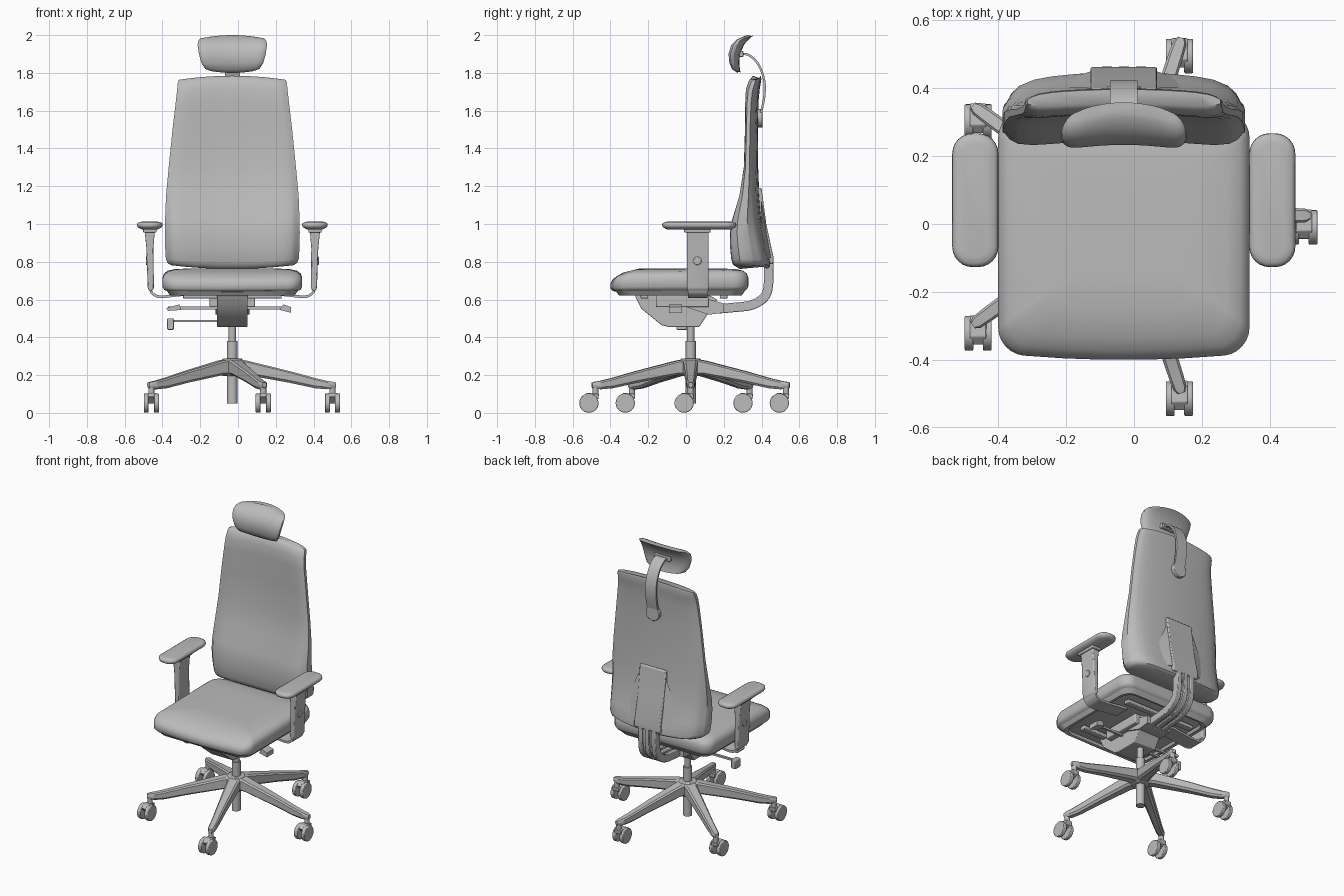
import bpy, bmesh, math
from mathutils import Vector

if "Cube" in bpy.data.objects:
    bpy.data.objects.remove(bpy.data.objects["Cube"])

CX = -0.03          # symmetry plane of the chair
BY = 0.025          # column position in y
grey = bpy.data.materials.new("plain_grey")
grey.diffuse_color = (0.5, 0.5, 0.5, 1)
grey.use_nodes = True
grey.node_tree.nodes["Principled BSDF"].inputs["Base Color"].default_value = grey.diffuse_color


def finish(name, bm, bevel=0, angle=35):
    bmesh.ops.translate(bm, verts=bm.verts, vec=(CX, 0, 0))
    bmesh.ops.recalc_face_normals(bm, faces=bm.faces)
    me = bpy.data.meshes.new(name)
    bm.to_mesh(me)
    bm.free()
    me.materials.append(grey)
    ob = bpy.data.objects.new(name, me)
    bpy.context.collection.objects.link(ob)
    if bevel:
        m = ob.modifiers.new("bevel", 'BEVEL')
        m.width, m.segments, m.limit_method = bevel, 2, 'ANGLE'
    bpy.ops.object.select_all(action='DESELECT')
    ob.select_set(True)
    bpy.context.view_layer.objects.active = ob
    bpy.ops.object.shade_smooth_by_angle(angle=math.radians(angle))
    return ob


def loft(name, rings, bevel=0, angle=35):
    bm = bmesh.new()
    rows = [[bm.verts.new(p) for p in r] for r in rings]
    n = len(rows[0])
    for a, b in zip(rows, rows[1:]):
        for i in range(n):
            bm.faces.new((a[i], a[(i + 1) % n], b[(i + 1) % n], b[i]))
    bm.faces.new(rows[0])
    bm.faces.new(rows[-1])
    return finish(name, bm, bevel, angle)


def prism(name, pts, lo, hi, axis='x', bevel=0):
    """Outline in the yz plane (axis x) or the xz plane (axis y), extruded."""
    def put(p, d):
        return (d, p[0], p[1]) if axis == 'x' else (p[0], d, p[1])
    return loft(name, [[put(p, lo) for p in pts], [put(p, hi) for p in pts]], bevel)


def box(name, x0, x1, y0, y1, z0, z1, bevel=0):
    return prism(name, [(y0, z0), (y1, z0), (y1, z1), (y0, z1)], x0, x1, 'x', bevel)


def cyl(name, a, b, r, n=24, bevel=0):
    a, b = Vector(a), Vector(b)
    q = (b - a).to_track_quat('Z', 'Y')
    circ = [q @ Vector((r * math.cos(t), r * math.sin(t), 0))
            for t in (2 * math.pi * i / n for i in range(n))]
    return loft(name, [[a + c for c in circ], [b + c for c in circ]], bevel)


def smooth_path(p, steps=6):
    """Catmull-Rom through 2D points."""
    p = [Vector(v) for v in p]
    q = [2 * p[0] - p[1]] + p + [2 * p[-1] - p[-2]]
    out = []
    for a, b, c, d in zip(q, q[1:], q[2:], q[3:]):
        for i in range(steps):
            t = i / steps
            out.append(0.5 * (2 * b + (c - a) * t + (2 * a - 5 * b + 4 * c - d) * t * t
                              + (3 * b - a - 3 * c + d) * t ** 3))
    return out + [p[-1]]


def ribbon(name, path, th, lo, hi, axis='x', bevel=0):
    pts = smooth_path(path)
    left, right = [], []
    for i, p in enumerate(pts):
        t = (pts[min(i + 1, len(pts) - 1)] - pts[max(i - 1, 0)]).normalized()
        nrm = Vector((-t.y, t.x)) * th / 2
        left.append(p + nrm)
        right.append(p - nrm)
    return prism(name, left + right[::-1], lo, hi, axis, bevel)


def rounded(hx, hy, r, n=6):
    """Rounded rectangle in xy."""
    out = []
    for k, (sx, sy) in enumerate([(1, 1), (-1, 1), (-1, -1), (1, -1)]):
        for i in range(n + 1):
            t = math.pi / 2 * (k + i / n)
            out.append((sx * (hx - r) + r * math.cos(t), sy * (hy - r) + r * math.sin(t)))
        if k in (0, 2):     # extra points along the front and back edges
            out += [(sx * (hx - r) * f, sy * hy) for f in (0.6, 0.2, -0.2, -0.6)]
    return out


def cushion(name, rows, edge, dz_top, dz_low):
    """Curved upright pad. Row: z, half width, front y, back y, forward wrap."""
    half = [0, .2, .4, .6, .75, .87, .94, .98, 1]
    us = [-u for u in half[:0:-1]] + half
    rings = []
    zmid = (rows[0][0] + rows[-1][0]) / 2
    zr = rows[-1][0] - zmid
    for z, hw, yf, yb, k in rows:
        f = (z - zmid) / zr
        def pt(u, s):
            t = max(edge, (1 - abs(u) ** 9) ** 0.5) * (yb - yf) / 2
            dz = (-dz_top if f > 0 else dz_low) * abs(f) ** 3 * u * u
            return (hw * u, (yf + yb) / 2 + s * t - k * u * u, z + dz)
        rings.append([pt(u, -1) for u in us] + [pt(u, 1) for u in us[::-1]])
    return loft(name, rings, 0, 50)


# Seat cushion with a rounded, dropped front edge
rings = []
for z, ins in [(.642, .035), (.652, .01), (.67, 0), (.715, 0), (.738, .008), (.753, .028),
               (.761, .065), (.765, .15), (.765, .25)]:
    ring = []
    for x, y in rounded(.37 - ins, .355 - ins, max(.075 - ins * .2, .02)):
        y -= .025
        if y < 0:
            y -= .02 * (1 - (x / .37) ** 2)
        d = max(0, (-.22 - y) / .18)
        ring.append((x, y, z - d * d * .05 * (z - .635) / .13))
    rings.append(ring)
loft("seat_cushion", rings, 0, 50)

# Seat pan: shallow tray with a rim and cross ribs
loft("seat_pan", [[(x, y - .03, z) for x, y in rounded(a, b, .07)]
                  for z, a, b in [(.645, .30, .30), (.625, .31, .31), (.622, .33, .325), (.65, .35, .345)]])
for y in (-.22, .2):
    box("pan_rib", -.26, .26, y - .02, y + .02, .605, .63, .004)

# Backrest
cushion("backrest", [
    (.762, .325, .285, .43, .035), (.775, .343, .265, .447, .035), (.80, .352, .255, .447, .033),
    (.87, .356, .247, .428, .03), (.95, .357, .246, .412, .03), (1.02, .356, .258, .40, .03),
    (1.15, .351, .297, .388, .028), (1.3, .337, .321, .382, .026), (1.5, .317, .326, .380, .024),
    (1.65, .300, .324, .384, .02), (1.72, .293, .326, .391, .018), (1.765, .289, .338, .399, .015),
    (1.785, .284, .355, .396, .015)], .35, .022, .02)

# Headrest and its curved bracket
cushion("headrest", [
    (1.80, .115, .272, .29, .012), (1.815, .143, .252, .286, .014), (1.85, .163, .238, .282, .015),
    (1.90, .177, .233, .286, .016), (1.95, .184, .250, .308, .02), (1.98, .179, .284, .334, .028),
    (1.995, .168, .310, .352, .03), (2.0, .15, .328, .358, .03)], .3, .014, .01)
ribbon("headrest_bracket", [(.285, 1.90), (.33, 1.895), (.38, 1.85), (.412, 1.77), (.415, 1.68), (.392, 1.56)],
       .012, -.04, .04)
cyl("bracket_disc", (0, .375, 1.56), (0, .405, 1.56), .05, 24, .003)
box("bracket_mount", -.06, .06, .28, .305, 1.885, 1.915, .004)

# Spine: back plate, side flares and curved rails
prism("spine_plate", [(.40, .79), (.462, .79), (.462, .83), (.425, 1.0), (.40, 1.19), (.37, 1.19)],
      -.098, .098, 'x', .006)
for s in (-1, 1):
    loft("spine_flare", [[(s * .09, .40, z0), (s * .09, y1, z0), (s * w, .40, z0)]
                         for z0, y1, w in [(.82, .452, .24), (.95, .428, .18), (1.12, .395, .11)]])
rail = [(.09, .545), (.24, .557), (.35, .572), (.42, .62), (.438, .70), (.437, .81)]
ribbon("spine_web", rail, .03, -.06, .06)
for x in (-.05, 0, .05):
    ribbon("spine_rail", rail, .05, x - .016, x + .016, 'x', .004)

# Tilt mechanism
prism("mechanism", [(-.27, .62), (-.235, .55), (-.13, .465), (-.09, .455), (.07, .455), (.10, .50),
                    (.165, .60), (.10, .635), (-.2, .635)], -.08, .08, 'x', .004)
box("mechanism_top", -.12, .12, -.16, .12, .56, .625, .006)
prism("tilt_arm", [(.0, .56), (.12, .52), (.2, .53), (.2, .58), (.05, .62)], -.09, .09)

# Levers
box("upper_lever", -.34, .30, -.06, -.045, .548, .562)
prism("right_paddle", [(.25, .545), (.31, .53), (.31, .56), (.27, .575)], -.09, -.02, 'y')
prism("left_paddle", [(-.35, .555), (-.28, .575), (-.27, .545), (-.34, .54)], -.09, -.02, 'y')
box("lower_lever", -.34, -.07, -.03, -.015, .48, .492)
box("lever_knob", -.345, -.31, -.05, .005, .44, .50, .005)

# Armrests
for s in (-1, 1):
    ax = s * .437
    loft("arm_pad", [[(ax + x, y + .07, z) for x, y in rounded(.068 - i, .197 - i, .06 - i)]
                     for z, i in [(.972, .025), (.982, .006), (.992, 0), (1.003, .002), (1.010, .012), (1.013, .03)]], 0, 50)
    box("arm_pad_plate", ax - .035, ax + .035, -.01, .13, .955, .975, .004)
    prism("arm_post", [(s * .41, .97), (s * .465, .97), (s * .455, .87), (s * .448, .66), (s * .435, .64),
                       (s * .415, .66), (s * .418, .87)], .005, .12, 'y', .006)
    cyl("arm_button", (s * .44, .06, .805), (s * .458, .06, .805), .022, 16, .003)
    ribbon("arm_bracket", [(s * .437, .67), (s * .425, .635), (s * .385, .615), (s * .30, .622), (s * .18, .635)],
           .014, .01, .115, 'y')

# Gas column
cyl("column_sleeve", (0, BY, .05), (0, BY, .38), .028)
cyl("column_rod", (0, BY, .37), (0, BY, .47), .02)

# Five-arm base with twin-wheel casters
cyl("base_hub", (0, BY, .195), (0, BY, .287), .055, 24, .006)
for i in range(5):
    t = math.radians(72 * i)
    d, w = Vector((math.cos(t), math.sin(t), 0)), Vector((-math.sin(t), math.cos(t), 0))
    o = Vector((0, BY, 0))
    loft("base_arm", [[o + d * r + w * (sx * hw) + Vector((0, 0, z))
                       for sx, z in [(-1, zb + .012), (-.6, zb), (.6, zb), (1, zb + .012), (1, zt - .008),
                                     (.7, zt), (-.7, zt), (-1, zt - .008)]]
                      for r, zb, zt, hw in [(.02, .2, .286, .042), (.08, .2, .276, .038), (.3, .16, .222, .028),
                                            (.44, .13, .184, .023), (.50, .125, .17, .022),
                                            (.535, .128, .164, .02), (.55, .135, .16, .011)]], 0, 30)
    e = o + d * .53
    cyl("caster_stem", (e.x, e.y, .085), (e.x, e.y, .14), .016, 16)
    c = Vector((e.x, e.y - .035, .052))
    for s in (-1, 1):
        cyl("caster_wheel", c + Vector((s * .014, 0, 0)), c + Vector((s * .04, 0, 0)), .051, 28, .004)
    prism("caster_fork", [(c.y - .035, .085), (c.y, .05), (e.y + .016, .075), (e.y + .018, .10), (c.y - .01, .106)],
          c.x - .024, c.x + .024, 'x', .003)
